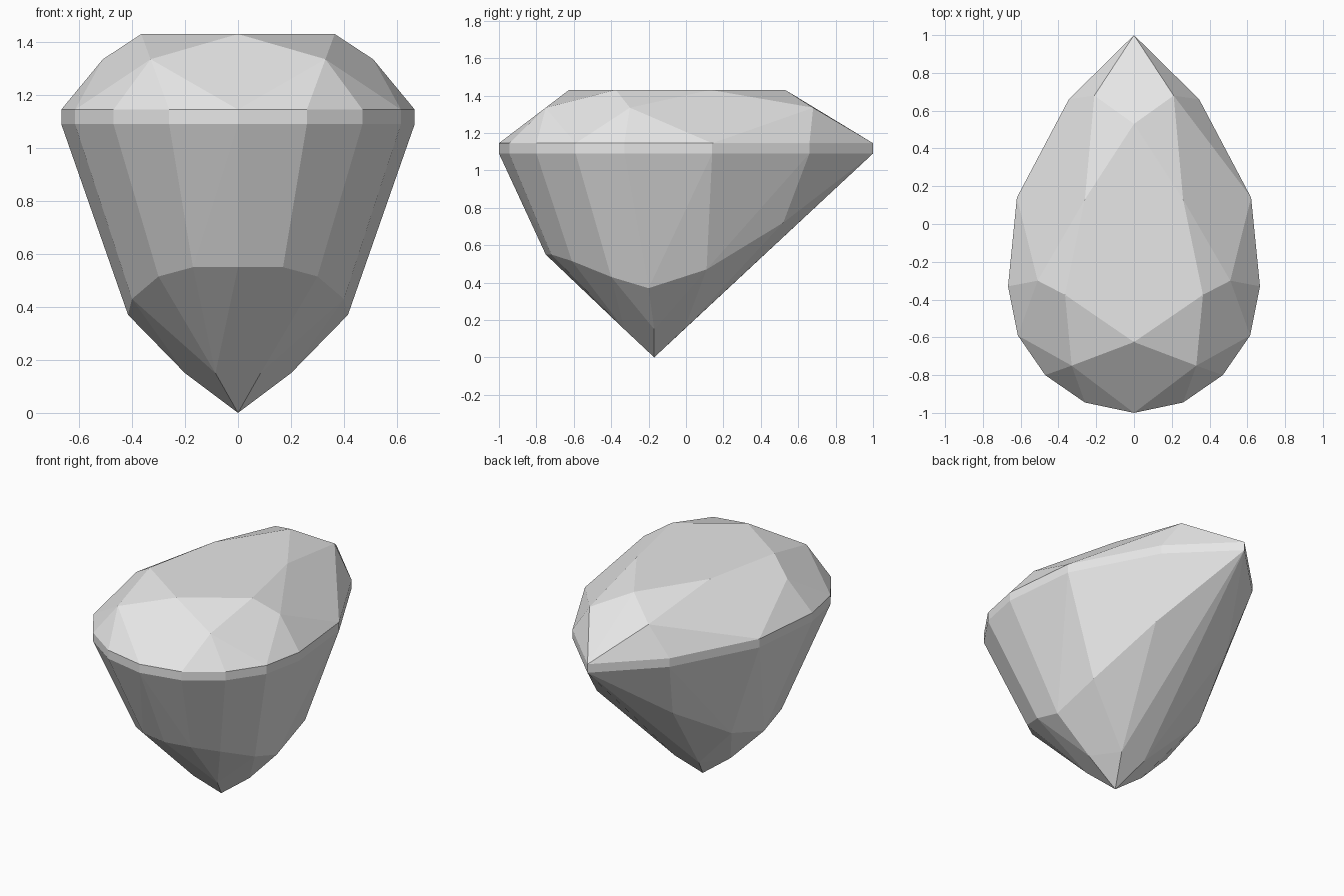
import bpy
import bmesh
import math

# Remove the default cube
cube = bpy.data.objects.get("Cube")
if cube:
    bpy.data.objects.remove(cube, do_unlink=True)

# Heights of the level outlines
TABLE_Z, STAR_Z = 1.43, 1.335
GIRDLE_TOP, GIRDLE_BOTTOM = 1.145, 1.09
CULET_Z = 0.15

# Half outlines (x, y) of the pear shape, from rounded front to pointed back
table = [(0, -.625), (.365, -.375), (.26, .13), (0, .53)]
star = [(.33, -.75), (.51, -.3), (.21, .68)]
girdle = [(0, -1), (.26, -.945), (.47, -.8), (.615, -.59),
          (.667, -.33), (.62, .14), (.345, .66), (0, 1)]
culet = [(.085, -.33), (.2, -.17), (.085, -.01)]

# Corners where the upper and lower pavilion facets meet
pavilion = [(0, -.75, .55), (.17, -.72, .55), (.3, -.61, .515), (.4, -.4, .43),
            (.415, -.2, .37), (.4, .11, .47), (.27, .52, .72)]
apex = (0, -.17, 0)


def at_height(outline, z):
    return [(x, y, z) for x, y in outline]


def mirrored(points):
    return points + [(-x, y, z) for x, y, z in points if x > 0]


def make_material(name, rgb):
    mat = bpy.data.materials.new(name)
    mat.use_nodes = True
    color = (*rgb, 1)
    mat.diffuse_color = color
    for node in mat.node_tree.nodes:
        if node.type == 'BSDF_PRINCIPLED':
            node.inputs["Base Color"].default_value = color
    return mat


def make_convex_solid(name, points, material):
    """Wrap the corners in flat facets, joining triangles that share a plane."""
    bm = bmesh.new()
    for point in points:
        bm.verts.new(point)
    bmesh.ops.convex_hull(bm, input=bm.verts[:])
    bmesh.ops.dissolve_limit(bm, angle_limit=math.radians(1.5),
                             verts=bm.verts[:], edges=bm.edges[:])
    bmesh.ops.recalc_face_normals(bm, faces=bm.faces[:])
    mesh = bpy.data.meshes.new(name)
    bm.to_mesh(mesh)
    bm.free()
    mesh.materials.append(material)
    obj = bpy.data.objects.new(name, mesh)
    bpy.context.collection.objects.link(obj)
    return obj


# Faceted pear-cut gemstone: crown, girdle band, pavilion and culet
crown = at_height(table, TABLE_Z) + at_height(star, STAR_Z)
band = at_height(girdle, GIRDLE_TOP) + at_height(girdle, GIRDLE_BOTTOM)
base = pavilion + at_height(culet, CULET_Z) + [apex]
make_convex_solid("pear_cut_gemstone", mirrored(crown + band + base),
                  make_material("light grey", (.8, .8, .8)))
